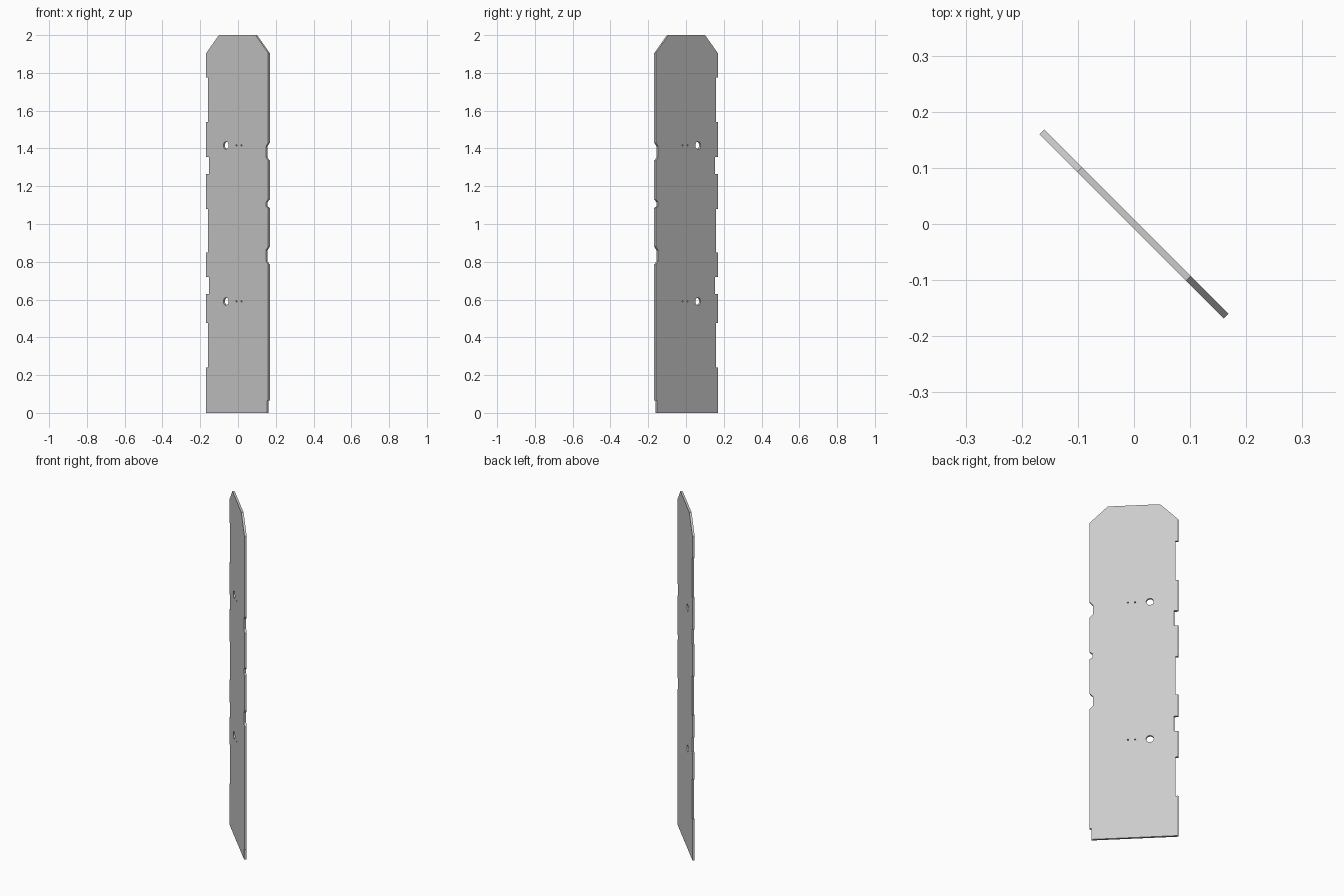
import bpy
import math
from mathutils import Matrix

cube = bpy.data.objects.get("Cube")
if cube:
    bpy.data.objects.remove(cube, do_unlink=True)

HALF, THICK, TOP = 0.232, 0.012, 2.0

steel = bpy.data.materials.new("light grey")
steel.use_nodes = True
colour = (0.6, 0.6, 0.6, 1)
steel.diffuse_color = colour
steel.node_tree.nodes["Principled BSDF"].inputs["Base Color"].default_value = colour


def notch(side, low, high, depth, low_slope=0, high_slope=0):
    """Points of an edge notch, listed from bottom to top."""
    edge, inner = side * HALF, side * (HALF - depth)
    return [(edge, low), (inner, low + low_slope),
            (inner, high - high_slope), (edge, high)]


# Right-hand edge: bottom step, two sloped notches and a small one between
outline = [(HALF - 0.01, 0), (HALF - 0.01, 0.065), (HALF, 0.065)]
outline += notch(1, 0.785, 0.88, 0.018, 0.02, 0.02)
outline += notch(1, 1.085, 1.13, 0.016, 0.008, 0.014)
outline += notch(1, 1.335, 1.43, 0.018, 0.02, 0.02)

# Clipped top corners
outline += [(HALF, 1.905), (0.137, TOP), (-0.137, TOP), (-HALF, 1.905)]

# Left-hand edge: alternating long shallow and short deep notches
left = []
for low, high, depth in ((0.24, 0.475, 0.014), (0.63, 0.72, 0.021),
                         (0.85, 1.08, 0.014), (1.265, 1.355, 0.021),
                         (1.54, 1.775, 0.014)):
    left += notch(-1, low, high, depth)
outline += left[::-1] + [(-HALF, 0)]


def circle(u, z, radius, sides):
    return [(u + radius * math.cos(math.tau * i / sides),
             z + radius * math.sin(math.tau * i / sides)) for i in range(sides)]


# One large hole and two pin holes at each of two heights
loops = [outline]
for z in (0.59, 1.416):
    loops.append(circle(-0.084, z, 0.02, 32))
    loops += [circle(u, z, 0.004, 12) for u in (-0.006, 0.031)]

# Filled flat curve, extruded to the plate thickness
curve = bpy.data.curves.new("plate_profile", 'CURVE')
curve.dimensions = '2D'
curve.fill_mode = 'BOTH'
curve.extrude = THICK / 2
for points in loops:
    spline = curve.splines.new('POLY')
    spline.points.add(len(points) - 1)
    for point, (u, z) in zip(spline.points, points):
        point.co = (u, z, 0, 1)
    spline.use_cyclic_u = True
profile = bpy.data.objects.new("plate_profile", curve)
bpy.context.collection.objects.link(profile)

# Convert to a mesh standing upright on the diagonal
depsgraph = bpy.context.evaluated_depsgraph_get()
mesh = bpy.data.meshes.new_from_object(profile.evaluated_get(depsgraph))
bpy.data.objects.remove(profile, do_unlink=True)
mesh.transform(Matrix.Rotation(math.radians(-45), 4, 'Z')
               @ Matrix.Rotation(math.radians(90), 4, 'X'))
mesh.materials.clear()
mesh.materials.append(steel)
mesh.shade_flat()
plate = bpy.data.objects.new("notched_plate", mesh)
bpy.context.collection.objects.link(plate)
